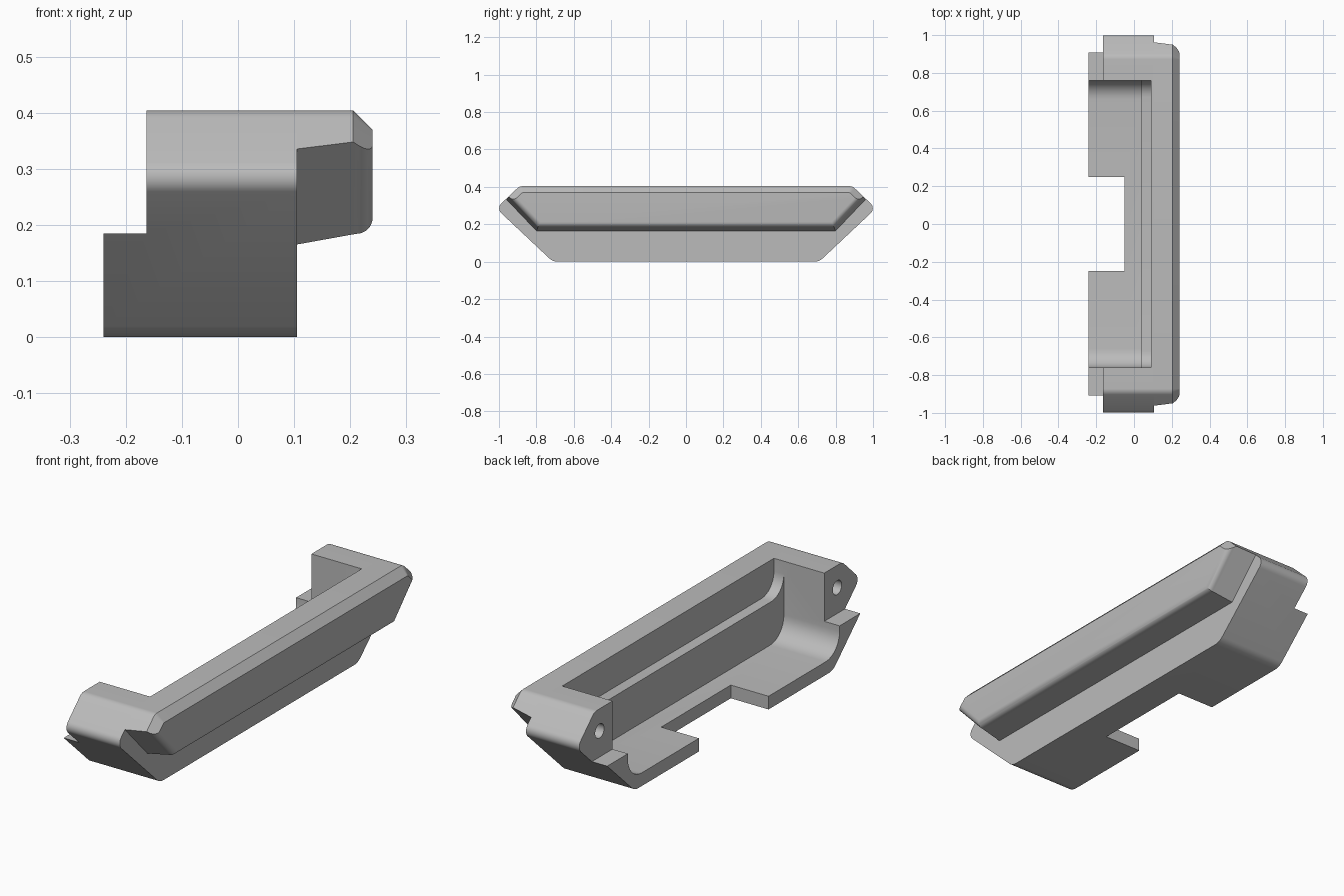
import bpy, bmesh, math
from mathutils import Vector

if "Cube" in bpy.data.objects:
    bpy.data.objects.remove(bpy.data.objects["Cube"])

grey = bpy.data.materials.new("light_grey")
grey.diffuse_color = (0.5, 0.5, 0.5, 1)
grey.use_nodes = True
grey.node_tree.nodes["Principled BSDF"].inputs["Base Color"].default_value = grey.diffuse_color


def rounded(corners, seg=8):
    """Polygon in (y, z) from (y, z, radius) corners."""
    pts, n = [], len(corners)
    for i, (y, z, r) in enumerate(corners):
        p = Vector((y, z))
        if r <= 0:
            pts.append(p)
            continue
        a = (Vector(corners[i - 1][:2]) - p).normalized()
        b = (Vector(corners[(i + 1) % n][:2]) - p).normalized()
        half = a.angle(b) / 2
        centre = p + (a + b).normalized() * (r / math.sin(half))
        s = p + a * (r / math.tan(half)) - centre
        e = p + b * (r / math.tan(half)) - centre
        sweep = math.pi - 2 * half
        for k in range(seg + 1):
            t = k / seg
            pts.append(centre + (s * math.sin((1 - t) * sweep)
                                 + e * math.sin(t * sweep)) / math.sin(sweep))
    return pts


def mirrored(right):
    """Complete a bottom-to-top right half profile with its left half."""
    return right + [(-y, z, r) for y, z, r in reversed(right)]


def loft(name, sections):
    """Solid through (x, profile) sections."""
    bm = bmesh.new()
    rings = [[bm.verts.new((x, p.x, p.y)) for p in prof] for x, prof in sections]
    n = len(rings[0])
    for a, b in zip(rings, rings[1:]):
        for i in range(n):
            j = (i + 1) % n
            bm.faces.new((a[i], a[j], b[j], b[i]))
    bm.faces.new(rings[0])
    bm.faces.new(rings[-1])
    bmesh.ops.recalc_face_normals(bm, faces=bm.faces)
    mesh = bpy.data.meshes.new(name)
    bm.to_mesh(mesh)
    bm.free()
    mesh.materials.append(grey)
    ob = bpy.data.objects.new(name, mesh)
    bpy.context.collection.objects.link(ob)
    return ob


def prism(name, x0, x1, prof):
    return loft(name, [(x0, prof), (x1, prof)])


def box(name, x0, x1, y0, y1, z0, z1):
    return prism(name, x0, x1, rounded([(y0, z0, 0), (y1, z0, 0), (y1, z1, 0), (y0, z1, 0)]))


def activate(ob):
    bpy.ops.object.select_all(action='DESELECT')
    ob.select_set(True)
    bpy.context.view_layer.objects.active = ob


def cut(ob, cutter):
    activate(ob)
    mod = ob.modifiers.new("cut", 'BOOLEAN')
    mod.operation, mod.solver, mod.object = 'DIFFERENCE', 'EXACT', cutter
    bpy.ops.object.modifier_apply(modifier=mod.name)
    bpy.data.objects.remove(cutter)


# Main housing: boat-shaped outline extruded across x
TOP = 0.404
body = prism("housing", -0.24, 0.105, rounded(mirrored(
    [(0.712, 0, 0.07), (1.015, 0.285, 0.036), (0.89, TOP, 0.045)])))

# Cavity with filleted floor, and the wider ledge recess above it
cut(body, prism("cavity_cutter", -0.3, 0.04, rounded(mirrored(
    [(0.76, 0.06, 0.1), (0.76, 0.5, 0)]))))
cut(body, prism("ledge_cutter", 0.0, 0.09, rounded(mirrored(
    [(0.76, 0.255, 0.09), (0.76, 0.5, 0)]))))
# Lowered back edge and the notch in the floor
cut(body, box("back_step_cutter", -0.3, -0.163, -1.1, 1.1, 0.185, 0.6))
cut(body, box("floor_notch_cutter", -0.3, -0.05, -0.25, 0.25, -0.1, 0.3))
# Screw holes in the two end posts
for side in (-1, 1):
    circle = [Vector((side * 0.853 + 0.032 * math.cos(a), 0.303 + 0.032 * math.sin(a)))
              for a in (k * math.tau / 32 for k in range(32))]
    cut(body, prism("screw_hole_cutter", -0.3, 0.0, circle))


# Front rim: tapered section, chamfered above and rounded below
def cross(p, n, q, m):
    """Intersection of the lines n.v = p and m.v = q."""
    d = n[0] * m[1] - n[1] * m[0]
    return (p * m[1] - q * n[1]) / d, (n[0] * q - m[0] * p) / d


def rim_profile(low, up):
    n_low = Vector((0.17, -0.162)).normalized()
    n_up = Vector((0.119, 0.125)).normalized()
    d_low = n_low.dot(Vector((0.962, 0.335))) - low
    d_up = n_up.dot(Vector((0.89, TOP))) - up
    bottom = cross(-(0.165 + low), (0, -1), d_low, n_low)
    tip = cross(d_low, n_low, d_up, n_up)
    top = cross(d_up, n_up, TOP - up, (0, 1))
    return rounded(mirrored([(*bottom, 0), (*tip, 0), (*top, 0.045 - up)]))


stations = [(0.105, 0.0), (0.205, 0.018)]
for k in range(9):
    a = k / 8 * math.pi / 2
    stations.append((0.211 + 0.029 * math.sin(a), 0.019 + 0.029 * (1 - math.cos(a))))
rim = loft("front_rim", [(x, rim_profile(low, max(0, x - 0.205))) for x, low in stations])

for ob in (body, rim):
    activate(ob)
    bpy.ops.object.shade_smooth_by_angle(angle=math.radians(25))
